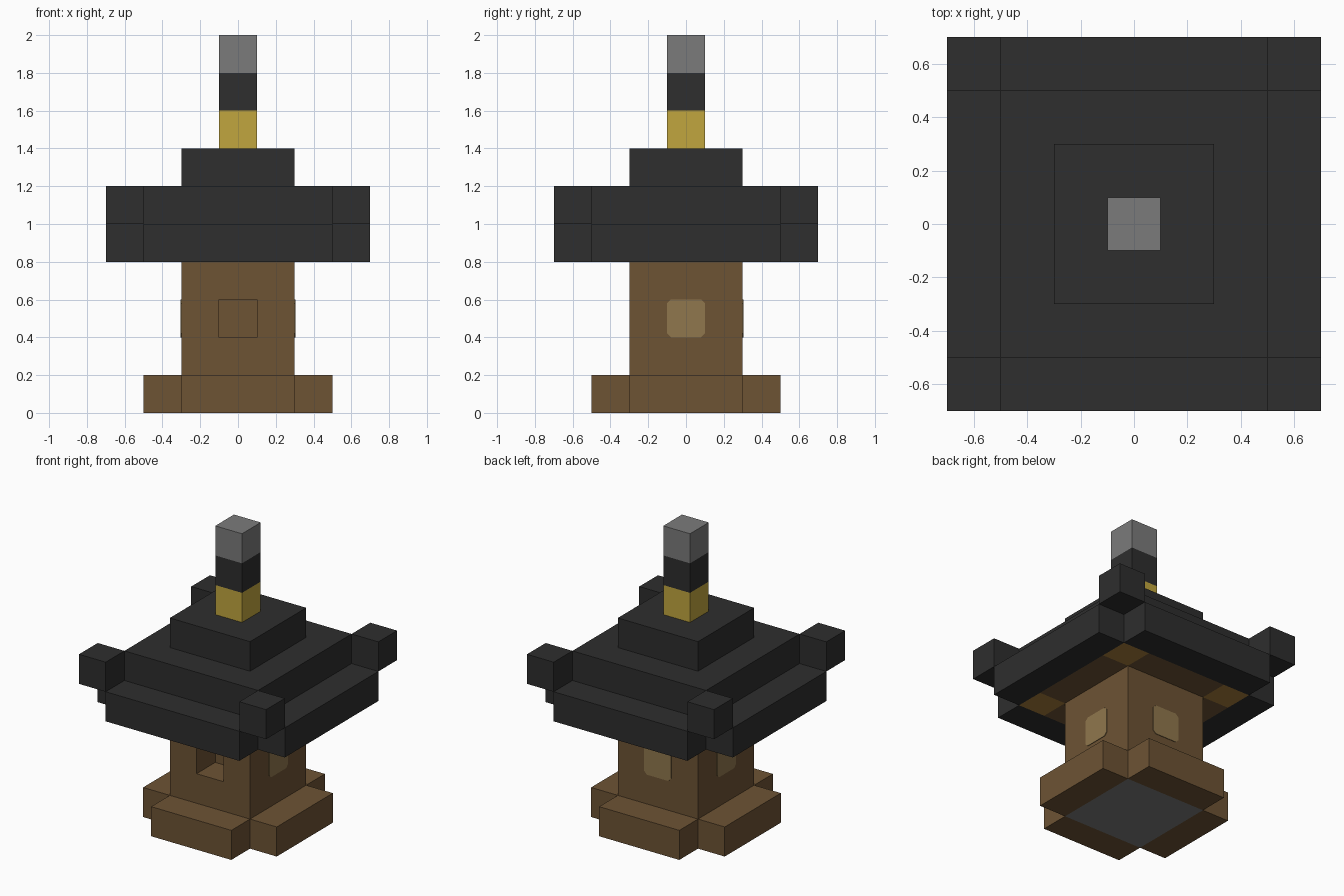
import bpy
import bmesh
from mathutils import Matrix, Vector

old = bpy.data.objects.get("Cube")
if old:
    bpy.data.objects.remove(old, do_unlink=True)


def material(name, r, g, b):
    """Flat colour from 0-255 display values, stored as linear."""
    lin = [((c / 255 + 0.055) / 1.055) ** 2.4 for c in (r, g, b)]
    m = bpy.data.materials.new(name)
    m.use_nodes = True
    m.diffuse_color = (*lin, 1)
    m.node_tree.nodes["Principled BSDF"].inputs["Base Color"].default_value = (*lin, 1)
    return m


brown = material("brown_wood", 109, 83, 52)
tan = material("tan_window", 144, 119, 77)
dark = material("dark_roof", 46, 46, 46)
gold = material("gold", 193, 166, 62)
grey = material("grey_stone", 123, 123, 123)
amber = material("amber_wood", 168, 125, 58)


def finish(name, bm, *mats):
    bmesh.ops.recalc_face_normals(bm, faces=bm.faces)
    mesh = bpy.data.meshes.new(name)
    bm.to_mesh(mesh)
    bm.free()
    for m in mats:
        mesh.materials.append(m)
    obj = bpy.data.objects.new(name, mesh)
    bpy.context.collection.objects.link(obj)
    return obj


def box_mesh(lo, hi):
    lo, hi = Vector(lo), Vector(hi)
    bm = bmesh.new()
    bmesh.ops.create_cube(bm, size=1, matrix=Matrix.Translation((lo + hi) / 2)
                          @ Matrix.Diagonal((*(hi - lo), 1)))
    return bm


def box(name, lo, hi, mat):
    return finish(name, box_mesh(lo, hi), mat)


def block(name, half, z0, z1, mat):
    """Square block centred on the vertical axis."""
    return box(name, (-half, -half, z0), (half, half, z1), mat)


def around(name, lo, hi, mat):
    """Four copies of a box, a quarter turn apart."""
    for i, side in enumerate(("front", "left", "back", "right")):
        bm = box_mesh(lo, hi)
        bm.transform(Matrix.Rotation(i * 1.5707963268, 4, "Z"))
        finish(f"{name}_{side}", bm, mat)


# Body with a square opening in the front and a stone underside
bm = box_mesh((-0.3, -0.3, 0), (0.3, 0.3, 1))
for co, no in (((-0.1, 0, 0), (1, 0, 0)), ((0.1, 0, 0), (1, 0, 0)),
               ((0, 0, 0.4), (0, 0, 1)), ((0, 0, 0.6), (0, 0, 1))):
    bmesh.ops.bisect_plane(bm, geom=bm.verts[:] + bm.edges[:] + bm.faces[:],
                           plane_co=co, plane_no=no)
opening = min(bm.faces, key=lambda f: (f.calc_center_median() - Vector((0, -0.3, 0.5))).length)
new = bmesh.ops.extrude_face_region(bm, geom=[opening])["geom"]
bmesh.ops.translate(bm, vec=(0, 0.2, 0), verts=[v for v in new if isinstance(v, bmesh.types.BMVert)])
if opening.is_valid:
    bmesh.ops.delete(bm, geom=[opening], context="FACES_ONLY")
for f in bm.faces:
    if f.calc_center_median().z < 0.001:
        f.material_index = 1
finish("body", bm, brown, grey)

# Base steps on each side
around("base_step", (-0.3, -0.5, 0), (0.3, -0.3, 0.2), brown)

# Windows with clipped corners on the other three sides
for i, side in enumerate(("left", "back", "right"), 1):
    bm = box_mesh((-0.1, -0.304, 0.4), (0.1, -0.298, 0.6))
    edges = [e for e in bm.edges if abs((e.verts[0].co - e.verts[1].co).y) > 0.001]
    bmesh.ops.bevel(bm, geom=edges, offset=0.02, segments=1, affect="EDGES")
    bm.transform(Matrix.Rotation(i * 1.5707963268, 4, "Z"))
    finish(f"window_{side}", bm, tan)

# Ceiling under the roof: beams and corner blocks
around("ceiling_beam", (-0.3, -0.5, 0.8), (0.3, -0.3, 1), brown)
around("ceiling_corner", (0.3, -0.5, 0.8), (0.5, -0.3, 1), amber)

# Roof: eaves, raised corners and tiers
around("eave", (-0.5, -0.7, 0.8), (0.5, -0.5, 1), dark)
around("eave_corner", (0.5, -0.7, 1), (0.7, -0.5, 1.2), dark)
block("roof_slab", 0.5, 1, 1.2, dark)
block("roof_cap", 0.3, 1.2, 1.4, dark)

# Spire
block("spire_base", 0.1, 1.4, 1.6, gold)
block("spire_middle", 0.1, 1.6, 1.8, dark)
block("spire_top", 0.1, 1.8, 2, grey)
